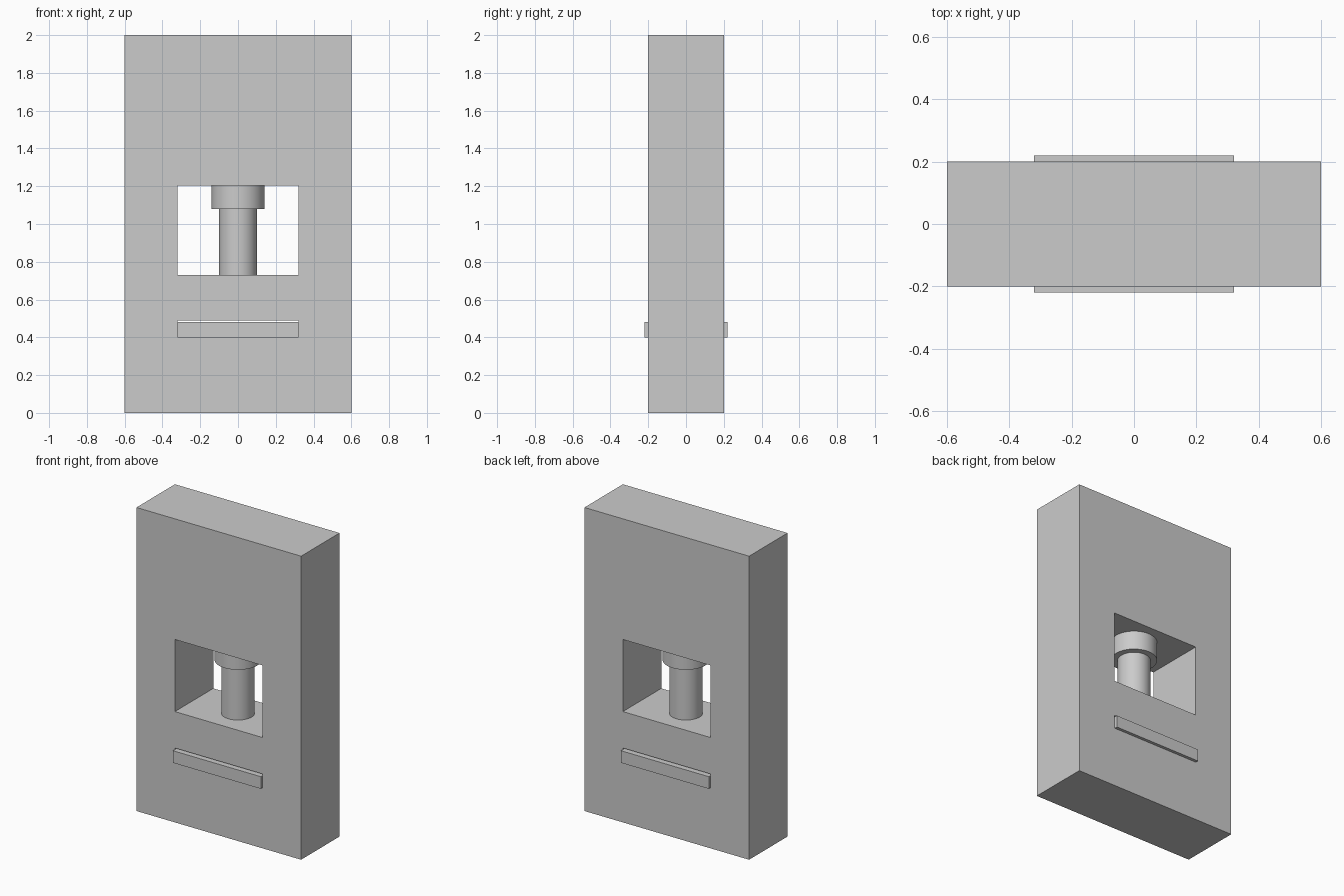
import bpy
import math

if "Cube" in bpy.data.objects:
    bpy.data.objects.remove(bpy.data.objects["Cube"])


def box(name, x, y, z0, z1):
    """Box centred on x = y = 0 with half sizes x, y, from z0 up to z1."""
    bpy.ops.mesh.primitive_cube_add(size=1, location=(0, 0, (z0 + z1) / 2))
    ob = bpy.context.object
    ob.name = name
    ob.scale = (2 * x, 2 * y, z1 - z0)
    bpy.ops.object.transform_apply(location=False, rotation=False, scale=True)
    return ob


def cylinder(name, radius, z0, z1):
    bpy.ops.mesh.primitive_cylinder_add(
        vertices=48, radius=radius, depth=z1 - z0, location=(0, 0, (z0 + z1) / 2))
    ob = bpy.context.object
    ob.name = name
    bpy.ops.object.shade_smooth_by_angle(angle=math.radians(30))
    return ob


def cut(target, cutter):
    """Subtract the cutter from the target and discard it."""
    cutter.hide_render = True
    mod = target.modifiers.new("cut", 'BOOLEAN')
    mod.operation = 'DIFFERENCE'
    mod.solver = 'EXACT'
    mod.object = cutter
    bpy.context.view_layer.objects.active = target
    bpy.ops.object.modifier_apply(modifier=mod.name)
    bpy.data.objects.remove(cutter)


# Slab body with a through window and a narrow through slot below it
body = box("body", 0.6, 0.2, 0, 2)
cut(body, box("window_cutter", 0.32, 0.4, 0.73, 1.205))
cut(body, box("slot_cutter", 0.32, 0.4, 0.40, 0.49))

# Tray resting in the slot, poking out front and back
box("tray", 0.32, 0.22, 0.40, 0.48)

# Stepped column standing in the window
cylinder("column", 0.10, 0.73, 1.08)
cylinder("column_collar", 0.14, 1.08, 1.205)
